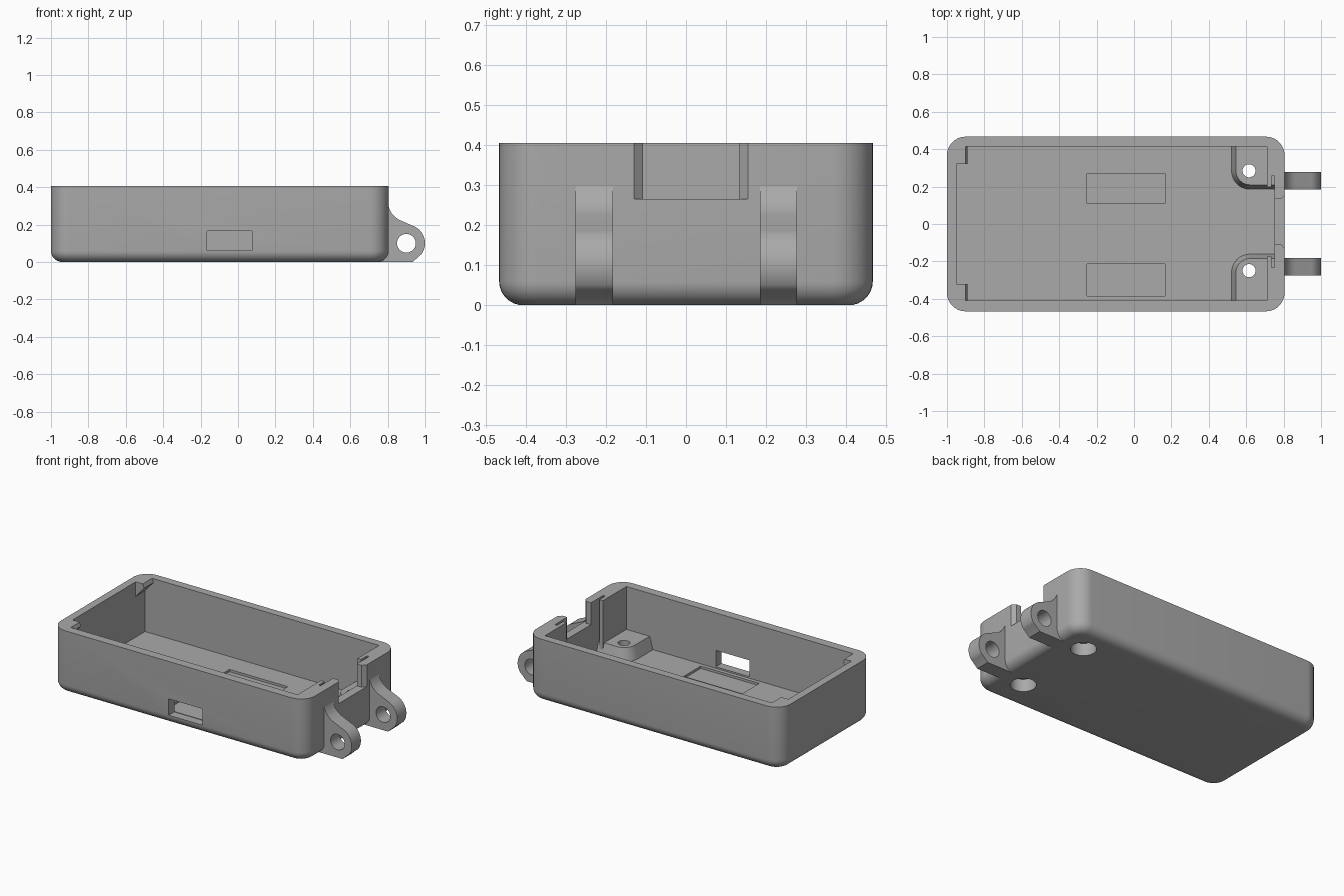
import bpy, bmesh, math

if "Cube" in bpy.data.objects:
    bpy.data.objects.remove(bpy.data.objects["Cube"])

grey = bpy.data.materials.new("plastic grey")
grey.diffuse_color = (0.4, 0.4, 0.4, 1)
grey.use_nodes = True
grey.node_tree.nodes["Principled BSDF"].inputs["Base Color"].default_value = grey.diffuse_color
MID = 0.0125   # centre line of the cable opening and bosses


def finish(bm, name):
    bmesh.ops.recalc_face_normals(bm, faces=bm.faces)
    me = bpy.data.meshes.new(name)
    bm.to_mesh(me)
    bm.free()
    ob = bpy.data.objects.new(name, me)
    bpy.context.collection.objects.link(ob)
    me.materials.append(grey)
    return ob


def box(name, x, y, z):
    bm = bmesh.new()
    bmesh.ops.create_cube(bm, size=1)
    for v in bm.verts:
        v.co = [a + (c + 0.5) * (b - a) for c, (a, b) in zip(v.co, (x, y, z))]
    return finish(bm, name)


def loft(name, bottom, top):
    """Solid between two matching loops of 3D points."""
    bm = bmesh.new()
    a, b = ([bm.verts.new(p) for p in loop] for loop in (bottom, top))
    bm.faces.new(a)
    bm.faces.new(b)
    n = len(a)
    for i in range(n):
        bm.faces.new((a[i], a[(i + 1) % n], b[(i + 1) % n], b[i]))
    return finish(bm, name)


def side_prism(name, xz, y0, y1):
    return loft(name, [(x, y0, z) for x, z in xz], [(x, y1, z) for x, z in xz])


def plan_prism(name, xy, z0, z1):
    return loft(name, [(x, y, z0) for x, y in xy], [(x, y, z1) for x, y in xy])


def arc(cx, cy, r, a0, a1, n=10):
    return [(cx + r * math.cos(math.radians(a0 + (a1 - a0) * i / n)),
             cy + r * math.sin(math.radians(a0 + (a1 - a0) * i / n))) for i in range(n + 1)]


def circle(cx, cy, r):
    return arc(cx, cy, r, 0, 360, 32)[:-1]


def cut(ob, cutters):
    for c in cutters:
        m = ob.modifiers.new("cut", 'BOOLEAN')
        m.operation, m.solver, m.object = 'DIFFERENCE', 'EXACT', c
    bpy.context.view_layer.update()
    me = bpy.data.meshes.new_from_object(ob.evaluated_get(bpy.context.evaluated_depsgraph_get()))
    ob.modifiers.clear()
    ob.data = me


def discard(obs):
    for o in obs:
        bpy.data.objects.remove(o)


# Outer shell: rounded corners, then rounded bottom rim
bm = bmesh.new()
bmesh.ops.create_cube(bm, size=1)
for v in bm.verts:
    v.co = (-0.0975 + v.co.x * 1.805, v.co.y * 0.934, (v.co.z + 0.5) * 0.405)
upright = [e for e in bm.edges if abs(e.verts[0].co.z - e.verts[1].co.z) > 0.1]
bmesh.ops.bevel(bm, geom=upright, offset=0.1, segments=10, profile=0.5, affect='EDGES')
rim = [e for e in bm.edges if all(v.co.z < 0.001 for v in e.verts)]
bmesh.ops.bevel(bm, geom=rim, offset=0.06, segments=8, profile=0.5, affect='EDGES')
body = finish(bm, "case_body")

# Cavity, side window, floor recesses and flared cable opening
cutters = [
    box("cavity", (-0.95, 0.75), (-0.41, 0.415), (0.05, 0.6)),
    box("window", (-0.165, 0.075), (-0.6, -0.35), (0.06, 0.165)),
    box("recess_back", (-0.25, 0.165), (0.11, 0.27), (0.035, 0.1)),
    box("recess_front", (-0.25, 0.165), (-0.385, -0.215), (0.035, 0.1)),
    plan_prism("opening", [(0.7, MID - 0.12), (0.785, MID - 0.12), (0.806, MID - 0.144),
                           (0.9, MID - 0.144), (0.9, MID + 0.144), (0.806, MID + 0.144),
                           (0.785, MID + 0.12), (0.7, MID + 0.12)], 0.265, 0.6),
]
cut(body, cutters)
discard(cutters)

# Screw bosses with sloped sides, bored and counterbored from below
parts = [body]
for s, label, wall in ((1, "back", 0.416), (-1, "front", -0.411)):
    def outline(inset, z):
        inner = 0.172 + inset
        pts = [(0.52 + inset, 0.45)] + arc(0.62, inner + 0.1 - inset, 0.1 - inset, 180, 270)
        pts += [(0.752, inner), (0.752, 0.45)]
        return [(x, wall if y == 0.45 else MID + s * y, z) for x, y in pts]
    boss = loft("screw_boss_" + label, outline(0, 0.045), outline(0.025, 0.13))
    hy = MID + 0.005 + s * 0.267
    bores = [plan_prism("bore", circle(0.615, hy, 0.035), -0.1, 0.3),
             plan_prism("counterbore", circle(0.615, hy, 0.075), -0.1, 0.08)]
    cut(body, bores)
    cut(boss, bores)
    discard(bores)
    parts.append(boss)

    # Slotted jamb beside the cable opening
    y = lambda d: MID + s * d
    parts.append(plan_prism("slotted_jamb_" + label, [
        (0.71, wall), (0.71, y(0.185)), (0.735, y(0.185)), (0.735, y(0.245)),
        (0.752, y(0.245)), (0.752, wall)], 0.05, 0.405))

    # Wedge catch in the far corner
    parts.append(side_prism("lid_catch_" + label, [
        (-0.952, 0.405), (-0.9, 0.405), (-0.89, 0.38), (-0.952, 0.31)], s * 0.32, wall))

    # Mounting lug with a pin hole
    profile = [(0.74, 0.0), (0.935, 0.0), (0.975, 0.038)]
    profile += arc(0.9, 0.1, 0.1, -36, 60, 14)
    profile += [(0.86, 0.226), (0.838, 0.242), (0.82, 0.262), (0.809, 0.285), (0.804, 0.3), (0.74, 0.3)]
    a, b = (0.185, 0.278) if s > 0 else (-0.276, -0.183)
    lug = side_prism("mounting_lug_" + label, profile, a, b)
    pin = side_prism("pin", circle(0.9, 0.1, 0.05), a - 0.1, b + 0.1)
    # Keep the lug out of the case interior
    room = box("room", (0.5, 0.77), (-0.5, 0.5), (0.06, 0.5))
    cut(lug, [pin, room])
    discard([pin, room])
    parts.append(lug)

# Smooth curved faces, crisp edges
for ob in parts:
    bpy.ops.object.select_all(action='DESELECT')
    ob.select_set(True)
    bpy.context.view_layer.objects.active = ob
    bpy.ops.object.shade_smooth_by_angle(angle=math.radians(30))
